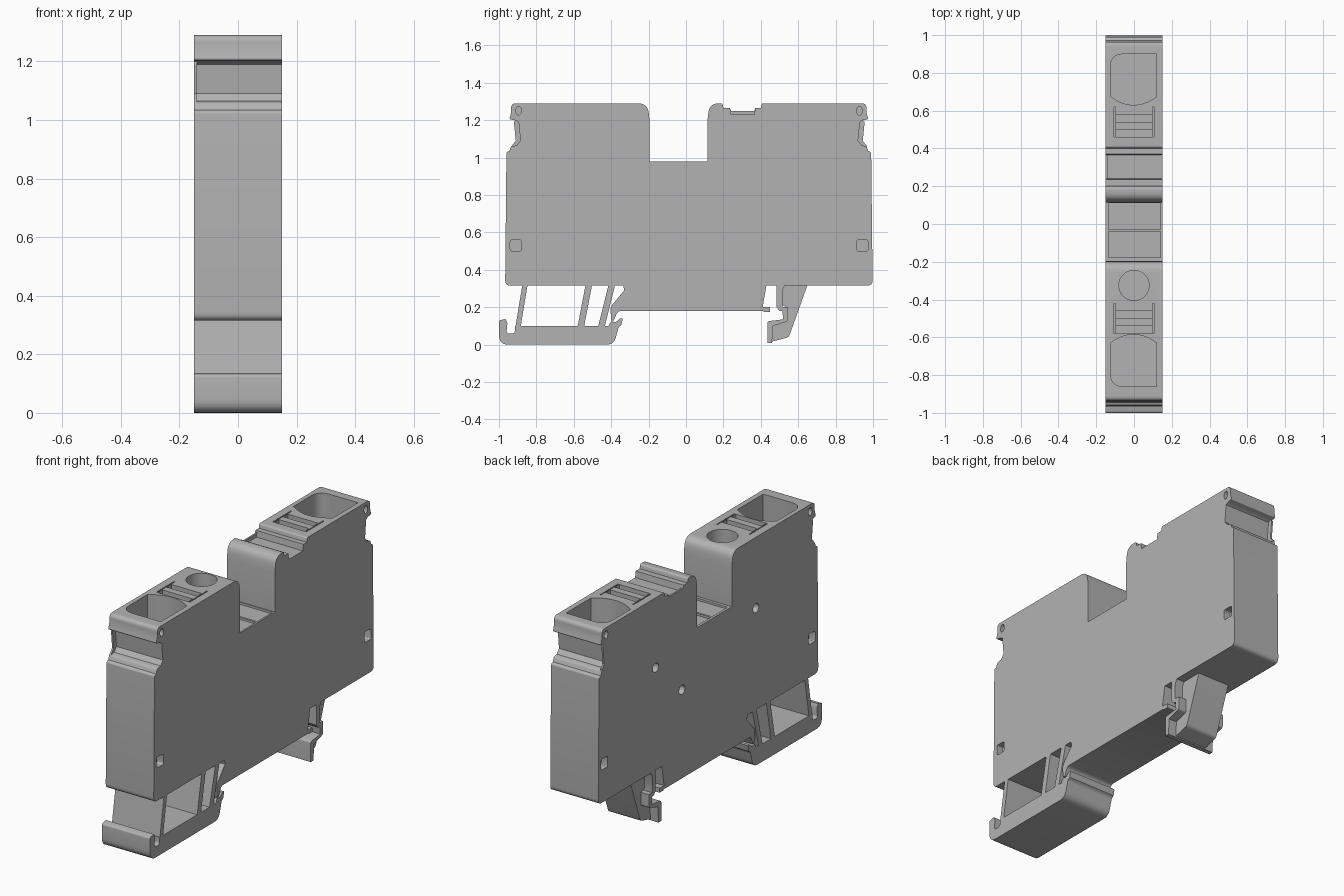
import bpy, bmesh, math
from mathutils import Vector

cube = bpy.data.objects.get("Cube")
if cube:
    bpy.data.objects.remove(cube, do_unlink=True)

grey = bpy.data.materials.new("housing grey")
grey.use_nodes = True
grey.diffuse_color = (0.45, 0.45, 0.45, 1)
grey.node_tree.nodes["Principled BSDF"].inputs["Base Color"].default_value = grey.diffuse_color


def rounded(points, steps=6):
    """Round every corner that carries a third value, its radius."""
    out = []
    for i, p in enumerate(points):
        here = Vector(p[:2])
        if len(p) < 3:
            out.append(here)
            continue
        a = Vector(points[i - 1][:2]) - here
        b = Vector(points[(i + 1) % len(points)][:2]) - here
        start, end = here + a.normalized() * p[2], here + b.normalized() * p[2]
        for k in range(steps + 1):
            t = k / steps
            out.append(start * (1 - t) ** 2 + here * 2 * t * (1 - t) + end * t * t)
    return out


def add_prism(bm, points, low, high, axis):
    """Extrude an outline along x (points are y, z) or along z (points are x, y)."""
    place = (lambda p, d: (d, p[0], p[1])) if axis == "x" else (lambda p, d: (p[0], p[1], d))
    face = bm.faces.new([bm.verts.new(place(p, low)) for p in points])
    top = bmesh.ops.extrude_face_region(bm, geom=[face])["geom"]
    shift = Vector(place((0, 0), high - low))
    bmesh.ops.translate(bm, vec=shift, verts=[g for g in top if isinstance(g, bmesh.types.BMVert)])


def finish(name, bm):
    bmesh.ops.recalc_face_normals(bm, faces=bm.faces)
    mesh = bpy.data.meshes.new(name)
    bm.to_mesh(mesh)
    bm.free()
    mesh.materials.append(grey)
    obj = bpy.data.objects.new(name, mesh)
    bpy.context.collection.objects.link(obj)
    return obj


def smooth(obj):
    bpy.ops.object.select_all(action="DESELECT")
    obj.select_set(True)
    bpy.context.view_layer.objects.active = obj
    bpy.ops.object.shade_smooth_by_angle(angle=math.radians(32))


def part(name, points, low=-0.15, high=0.15):
    bm = bmesh.new()
    add_prism(bm, rounded(points), low, high, "x")
    obj = finish(name, bm)
    smooth(obj)
    return obj


def housing(front, back, slot):
    """Side outline; front, back and slot set how deep the marker grooves go."""
    return [
        (-0.967, 0.315, 0.03), (-0.335, 0.315), (-0.33, 0.29), (-0.405, 0.2, 0.02),
        (-0.4, 0.13), (-0.385, 0.13), (-0.365, 0.18, 0.02), (0.41, 0.18), (0.42, 0.175),
        (0.45, 0.175), (0.45, 0.2), (0.41, 0.2), (0.43, 0.315),
        (0.998, 0.315, 0.03), (0.99, 1.03, 0.01), (0.975, 1.035), (0.965, 1.06, 0.01),
        (back + 0.02, 1.065), (back, 1.09), (back + 0.01, 1.19), (0.945, 1.2), (0.975, 1.205, 0.01),
        (0.965, 1.24), (0.965, 1.29, 0.025),
        (0.405, 1.29, 0.01), (0.4, 1.265), (0.37, 1.265), (0.365, slot), (0.24, slot),
        (0.235, 1.265), (0.2, 1.265), (0.195, 1.29, 0.01),
        (0.125, 1.29, 0.05), (0.115, 1.2), (0.115, 0.98), (-0.195, 0.98), (-0.195, 1.2),
        (-0.205, 1.29, 0.05), (-0.935, 1.29, 0.025), (-0.935, 1.24), (-0.945, 1.205, 0.01),
        (-0.915, 1.2), (front - 0.01, 1.19), (front, 1.09), (front - 0.02, 1.065),
        (-0.935, 1.06, 0.01), (-0.945, 1.035), (-0.96, 1.03, 0.01)]


# Housing with a thin cover wall on one side
body = part("housing", housing(-0.885, 0.92, 1.23), low=-0.14)
wall = part("cover_wall", housing(-0.91, 0.945, 1.25), high=-0.14)

# Openings cut from the housing
cut = bmesh.new()


def box(x0, x1, y0, y1, floor, top=1.4):
    add_prism(cut, [(x0, y0), (x1, y0), (x1, y1), (x0, y1)], floor, top, "z")


def disc(a, b, ra, rb, n=24):
    return [(a + ra * math.cos(i * math.tau / n), b + rb * math.sin(i * math.tau / n)) for i in range(n)]


for side, near, far in ((1, 0.63, 0.9), (-1, 0.585, 0.86)):
    # Wire funnel with an arched inner wall
    arch = [(-0.125 + 0.245 * t / 10, side * (near + 0.045 * (t / 5 - 1) ** 2)) for t in range(11)]
    corner = rounded([(0.12, side * near), (0.12, side * far), (-0.125, side * far, 0.07),
                      (-0.125, side * near)])[1:-1]
    add_prism(cut, arch + corner, 0.9, 1.4, "z")
    # Label field: two bars and two side grooves
    start = 0.46 if side > 0 else -0.58
    for offset in (0, 0.08):
        box(-0.095, 0.095, start + offset, start + offset + 0.04, 1.265)
    for x in (-0.105, 0.099):
        box(x, x + 0.006, start, start + 0.16, 1.275)

add_prism(cut, disc(0, -0.325, 0.08, 0.08, 32), 0.9, 1.4, "z")
for y in (-0.178, -0.028):
    box(-0.135, 0.14, y, y + 0.138, 0.968, 1.05)

# Blind holes on both flanks
for low, high in ((-0.2, -0.11), (0.11, 0.2)):
    for y in (-0.895, 0.927):
        add_prism(cut, disc(y, 1.25, 0.015, 0.023, 16), low, high, "x")
    for y in (-0.91, 0.943):
        square = [(y + a, 0.53 + b, 0.012) for a, b in ((-0.03, -0.03), (0.03, -0.03), (0.03, 0.03), (-0.03, 0.03))]
        add_prism(cut, rounded(square, 3), low, high, "x")
for y, z in ((-0.41, 0.89), (0.485, 0.895), (0.25, 0.68)):
    add_prism(cut, disc(y, z, 0.026, 0.026), -0.2, -0.1, "x")

cutter = finish("opening_cutter", cut)
for obj in (body, wall):
    mod = obj.modifiers.new("openings", "BOOLEAN")
    mod.operation, mod.solver, mod.object = "DIFFERENCE", "EXACT", cutter
    bpy.context.view_layer.objects.active = obj
    bpy.ops.object.modifier_apply(modifier=mod.name)
    smooth(obj)
bpy.data.objects.remove(cutter, do_unlink=True)

# Front rail foot with a hooked lip at each end
part("rail_foot", [
    (-1, 0, 0.05), (-0.385, 0, 0.04), (-0.36, 0.095, 0.01), (-0.345, 0.105), (-0.338, 0.14),
    (-0.355, 0.14), (-0.375, 0.12, 0.01), (-0.4, 0.125), (-0.415, 0.1),
    (-0.89, 0.1), (-0.915, 0.1), (-0.915, 0.06, 0.015), (-0.96, 0.06, 0.015),
    (-0.955, 0.115), (-0.965, 0.137), (-1, 0.13, 0.01)])

# Slanted struts holding the foot
for name, y, width, lean in (("outer", -0.912, 0.028, 0.037), ("middle", -0.58, 0.035, 0.043),
                             ("inner", -0.47, 0.035, 0.056)):
    part(name + "_strut", [(y, 0.095), (y + width, 0.095), (y + width + lean, 0.32), (y + lean, 0.32)])

# Rear rail clip: full width spring hook and a narrower web behind it
part("clip_hook", [
    (0.485, 0.32), (0.485, 0.2), (0.5, 0.18), (0.515, 0.18), (0.52, 0.135), (0.435, 0.125, 0.01),
    (0.435, 0.01), (0.46, 0.01), (0.465, 0.1), (0.545, 0.125, 0.01), (0.545, 0.2), (0.515, 0.2),
    (0.515, 0.29), (0.53, 0.32)])
part("clip_web", [
    (0.515, 0.32), (0.65, 0.32), (0.55, 0.04, 0.015), (0.435, 0.01), (0.445, 0.11),
    (0.54, 0.13), (0.54, 0.2), (0.515, 0.21)], -0.1, 0.1)
